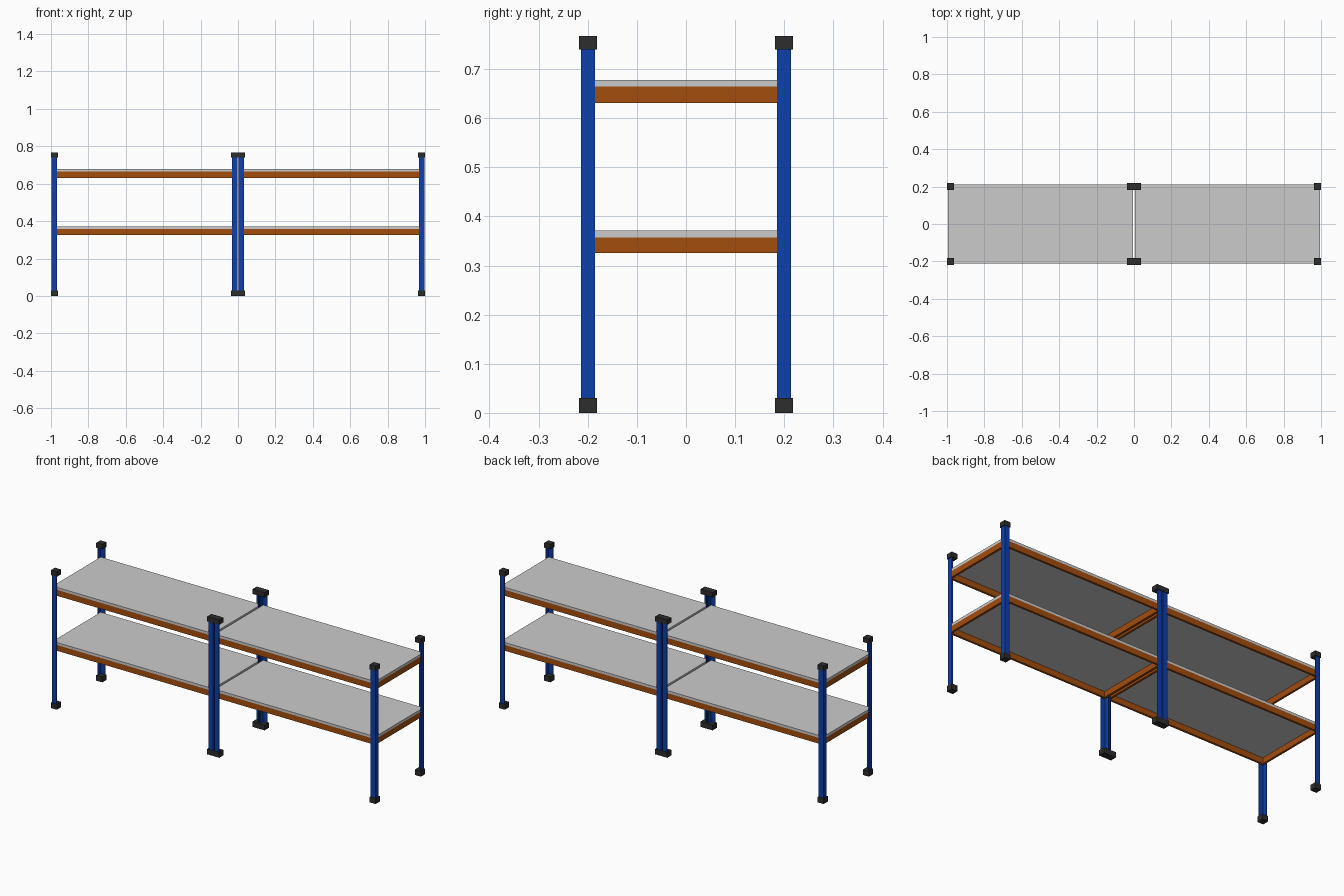
import bpy
import bmesh

if "Cube" in bpy.data.objects:
    bpy.data.objects.remove(bpy.data.objects["Cube"])


def material(name, rgb):
    m = bpy.data.materials.new(name)
    m.diffuse_color = (*rgb, 1)
    m.use_nodes = True
    m.node_tree.nodes["Principled BSDF"].inputs["Base Color"].default_value = m.diffuse_color
    return m


BLUE = material("blue paint", (0.004, 0.05, 0.42))
ORANGE = material("orange paint", (0.37, 0.075, 0.004))
GREY = material("grey board", (0.60, 0.60, 0.60))
BLACK = material("black plastic", (0.026, 0.026, 0.027))


def prism(name, profile, z0, z1, mat):
    """Extrude a flat xy outline from z0 to z1."""
    bm = bmesh.new()
    face = bm.faces.new([bm.verts.new((x, y, z0)) for x, y in profile])
    ext = bmesh.ops.extrude_face_region(bm, geom=[face])
    verts = [v for v in ext["geom"] if isinstance(v, bmesh.types.BMVert)]
    bmesh.ops.translate(bm, verts=verts, vec=(0, 0, z1 - z0))
    bmesh.ops.recalc_face_normals(bm, faces=bm.faces)
    me = bpy.data.meshes.new(name)
    bm.to_mesh(me)
    bm.free()
    me.materials.append(mat)
    ob = bpy.data.objects.new(name, me)
    bpy.context.collection.objects.link(ob)
    return ob


def box(name, x0, x1, y0, y1, z0, z1, mat):
    return prism(name, [(x0, y0), (x1, y0), (x1, y1), (x0, y1)], z0, z1, mat)


HEIGHT, CAP, POST = 0.767, 0.0185, 0.0147   # overall height, half widths
T = 0.0025                                  # angle iron thickness
BEAM_T = 0.012                              # beam thickness
CY = 0.1995                                 # post centre in y
SHELVES = [(0.325, 0.357, 0.371), (0.631, 0.664, 0.678)]

for side, sx in (("left", -1), ("right", 1)):
    xc = sx * 0.5
    half = 0.5 - CAP                        # post centre from bay centre

    # Angle-iron posts with the corner facing outwards, and end caps
    for ex in (-1, 1):
        for ey in (-1, 1):
            px, py = xc + ex * half, ey * CY
            outline = [(1, 1), (1, -1), (1 - T / POST, -1),
                       (1 - T / POST, 1 - T / POST), (-1, 1 - T / POST), (-1, 1)]
            prism(side + "_post",
                  [(px + ex * POST * u, py + ey * POST * v) for u, v in outline],
                  0.01, HEIGHT - 0.01, BLUE)
            for label, z0, z1 in (("foot", 0, 0.03), ("top_cap", 0.74, HEIGHT)):
                box(side + "_" + label, px - CAP, px + CAP,
                    py - CAP, py + CAP, z0, z1, BLACK)

    # Shelf boards on beam frames, fitted inside the posts
    ix, iy = half + POST - T, CY + POST - T
    for z0, z1, z2 in SHELVES:
        box(side + "_shelf_board", xc - ix, xc + ix, -iy, iy, z1, z2, GREY)
        for e in (-1, 1):
            ya, yb = sorted((e * iy, e * (iy - BEAM_T)))
            box(side + "_long_beam", xc - ix, xc + ix, ya, yb, z0, z1, ORANGE)
            xa, xb = sorted((xc + e * ix, xc + e * (ix - BEAM_T)))
            box(side + "_end_beam", xa, xb, -iy + BEAM_T, iy - BEAM_T, z0, z1, ORANGE)
